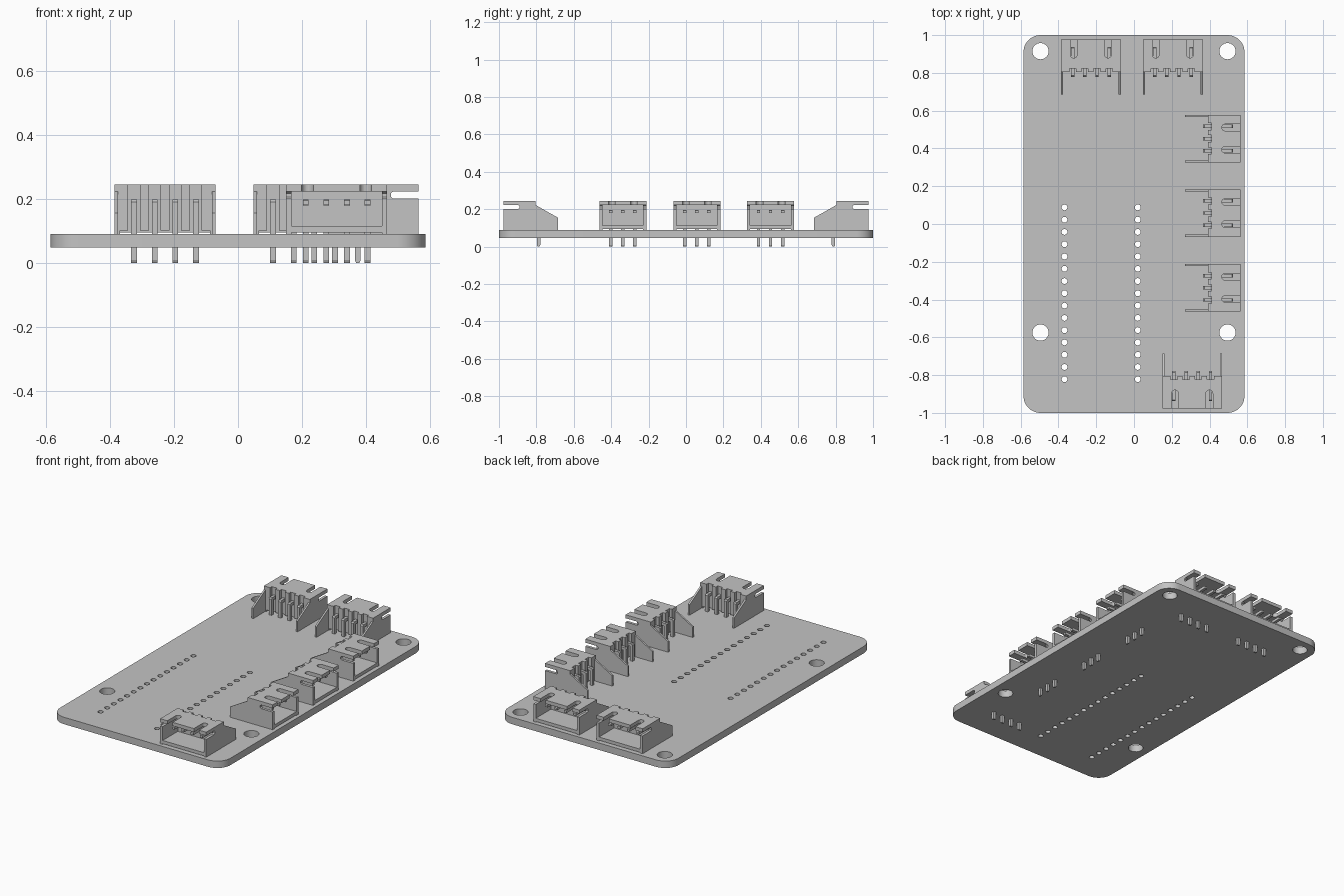
import bpy, bmesh, math
from mathutils import Vector

if "Cube" in bpy.data.objects:
    bpy.data.objects.remove(bpy.data.objects["Cube"])

grey = bpy.data.materials.new("plain_grey")
grey.diffuse_color = (0.55, 0.55, 0.55, 1)
grey.use_nodes = True
grey.node_tree.nodes["Principled BSDF"].inputs["Base Color"].default_value = grey.diffuse_color

PITCH = 0.0645          # spacing of pins and pin holes
BOARD_Z0, BOARD_Z1 = 0.047, 0.09
DEPTH = 0.172           # mouth to rear wall of a connector


def arc(cx, cy, r, a0, a1, n):
    return [(cx + r * math.cos(math.radians(a0 + (a1 - a0) * i / n)),
             cy + r * math.sin(math.radians(a0 + (a1 - a0) * i / n))) for i in range(n + 1)]


def prism(bm, outline, place, lo, hi):
    """Extrude a 2D outline from lo to hi; place maps (a, b, h) to a point."""
    bottom = [bm.verts.new(place(a, b, lo)) for a, b in outline]
    top = [bm.verts.new(place(a, b, hi)) for a, b in outline]
    n = len(outline)
    faces = [bm.faces.new(bottom[::-1]), bm.faces.new(top)]
    for i in range(n):
        j = (i + 1) % n
        faces.append(bm.faces.new((bottom[i], bottom[j], top[j], top[i])))
    bmesh.ops.recalc_face_normals(bm, faces=faces)


def flat(a, b, h):       # outline lies in plan, a across, b inward from the mouth
    return Vector((a, -b, h))


def side(a, b, h):       # outline is a side profile, a inward from the mouth, b up
    return Vector((h, -a, b))


def rect(a0, b0, a1, b1):
    return [(a0, b0), (a1, b0), (a1, b1), (a0, b1)]


def to_mesh(bm, name):
    me = bpy.data.meshes.new(name)
    bm.to_mesh(me)
    bm.free()
    me.materials.append(grey)
    return me


def pin_positions(n):
    return [(i - (n - 1) / 2) * PITCH for i in range(n)]


def rear_edge(n, half):
    """Rear outline from +half to -half with a notch behind every pin."""
    pts = [(half, DEPTH)]
    for p in reversed(pin_positions(n)):
        pts += [(p + 0.018, DEPTH), (p + 0.018, DEPTH - 0.018),
                (p - 0.018, DEPTH - 0.018), (p - 0.018, DEPTH)]
    return pts + [(-half, DEPTH)]


def housing_mesh(n):
    half = 0.0615 + n * PITCH / 2 - 0.0325
    bm = bmesh.new()
    # side walls with a slot below the roof, and thin sloped wings behind
    wall = [(0, 0.09), (0, 0.2), (0.078, 0.2), (0.086, 0.206), (0.086, 0.217), (0.078, 0.223),
            (DEPTH, 0.223), (DEPTH, 0.09)]
    wing = [(DEPTH, 0.09), (DEPTH, 0.223), (0.292, 0.155), (0.292, 0.09)]
    for s in (-1, 1):
        prism(bm, wall, side, s * (half - 0.017), s * half)
        prism(bm, wing, side, s * (half - 0.011), s * half)
    # floor
    inner = half - 0.017
    prism(bm, rect(-inner, 0, inner, DEPTH - 0.02), flat, 0.094, 0.114)
    # notched rear wall
    prism(bm, [(-inner, 0.148), (inner, 0.148)] + rear_edge(n, inner), flat, 0.1, 0.223)
    # roof with two key slots at the mouth
    roof = [(-half, 0)]
    for c in (-(half - 0.067), half - 0.067):
        roof += [(c - 0.018, 0)] + arc(c, 0.08, 0.018, 180, 0, 8) + [(c + 0.018, 0)]
    roof += [(half, 0)] + rear_edge(n, half)
    prism(bm, roof, flat, 0.223, 0.245)
    return to_mesh(bm, "connector_housing")


def pins_mesh(n):
    bm = bmesh.new()
    w = 0.009
    # bent pin profile: horizontal contact, then a leg through the board
    leg = [(0.04, 0.18), (0.04, 0.194), (0.044, 0.197), (0.19, 0.197), (0.198, 0.19),
           (0.198, 0.008), (0.194, 0), (0.184, 0), (0.18, 0.008), (0.18, 0.179)]
    for p in pin_positions(n):
        prism(bm, leg, side, p - w, p + w)
    return to_mesh(bm, "connector_pins")


def add(name, me, loc=(0, 0, 0), turn=0):
    ob = bpy.data.objects.new(name, me)
    ob.location = loc
    ob.rotation_euler.z = math.radians(turn)
    bpy.context.collection.objects.link(ob)
    return ob


# circuit board: rounded outline with mounting holes and two rows of pin holes
HX, HY, R = 0.585, 1.0, 0.09
outline = []
for sx, sy, a in ((1, 1, 0), (-1, 1, 90), (-1, -1, 180), (1, -1, 270)):
    outline += arc(sx * (HX - R), sy * (HY - R), R, a, a + 90, 12)
loops = [outline]
for x in (-0.495, 0.495):
    for y in (0.915, -0.575):
        loops.append(arc(x, y, 0.043, 0, 360, 32)[:-1])
for x in (-0.368, 0.02):
    for i in range(15):
        loops.append(arc(x, 0.088 - i * 0.065, 0.0155, 0, 360, 16)[:-1])

curve = bpy.data.curves.new("board", 'CURVE')
curve.dimensions = '2D'
curve.fill_mode = 'BOTH'
curve.extrude = (BOARD_Z1 - BOARD_Z0) / 2
for pts in loops:
    sp = curve.splines.new('POLY')
    sp.points.add(len(pts) - 1)
    for p, (x, y) in zip(sp.points, pts):
        p.co = (x, y, 0, 1)
    sp.use_cyclic_u = True
curve.materials.append(grey)
board = add("board", curve, (0, 0, (BOARD_Z0 + BOARD_Z1) / 2))
bpy.context.view_layer.objects.active = board
board.select_set(True)
bpy.ops.object.convert(target='MESH')
bpy.ops.object.shade_smooth_by_angle(angle=math.radians(30))

# connectors along the back, right and front edges
meshes = {n: (housing_mesh(n), pins_mesh(n)) for n in (3, 4)}
layout = [("back_left", 4, (-0.228, 0.977, 0), 0),
          ("back_right", 4, (0.206, 0.977, 0), 0),
          ("front", 4, (0.308, -0.977, 0), 180)]
for label, y in (("rear", 0.452), ("middle", 0.058), ("fore", -0.338)):
    layout.append(("side_" + label, 3, (0.563, y, 0), -90))
for label, n, loc, turn in layout:
    add(label + "_housing", meshes[n][0], loc, turn)
    add(label + "_pins", meshes[n][1], loc, turn)
